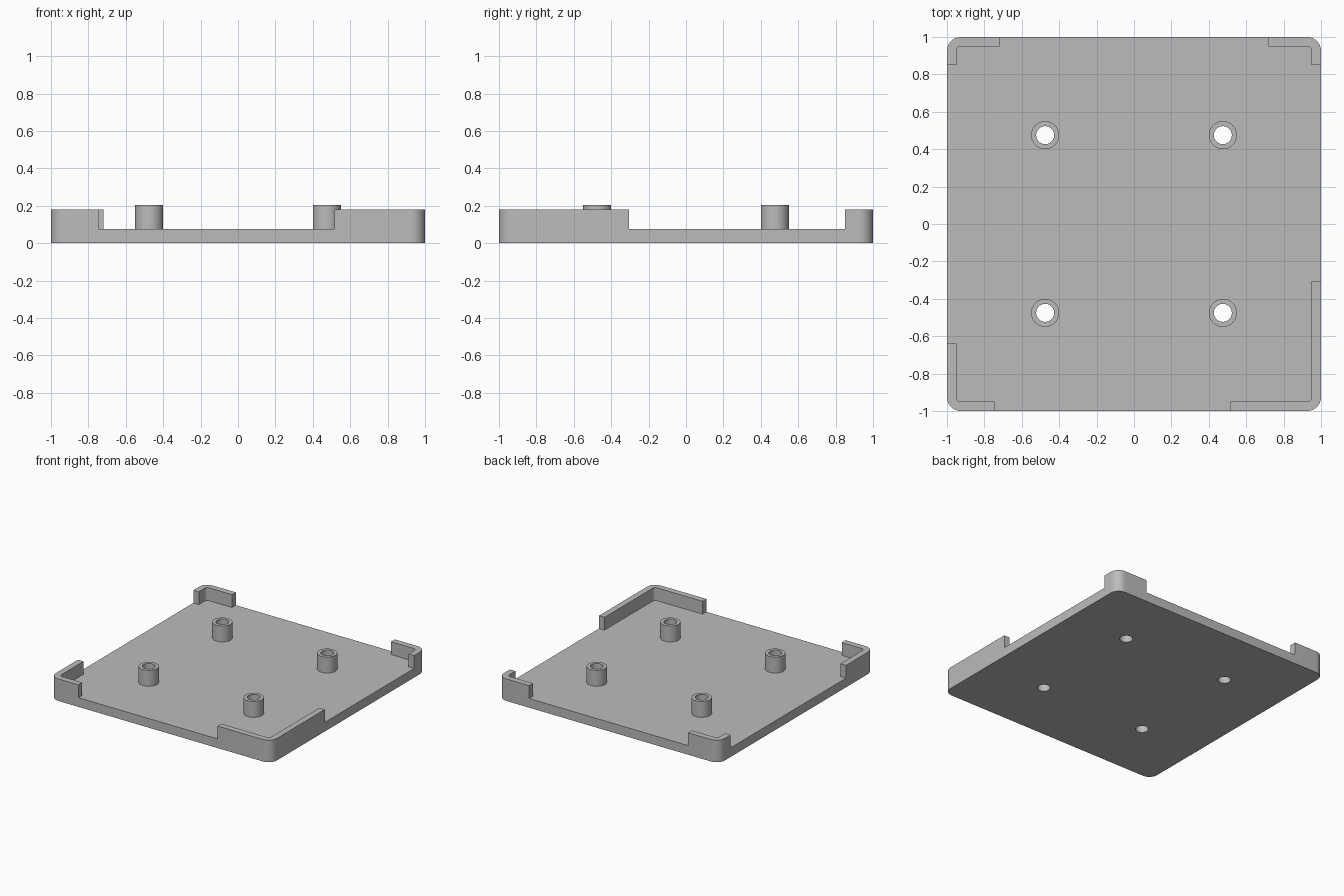
import bpy
import bmesh
from math import cos, sin, pi

cube = bpy.data.objects.get("Cube")
if cube:
    bpy.data.objects.remove(cube, do_unlink=True)

FLOOR, RIM, POST = 0.075, 0.18, 0.205
POST_R, HOLE_R, POST_AT = 0.075, 0.048, 0.475

grey = bpy.data.materials.new("light grey")
grey.use_nodes = True
colour = (0.5, 0.5, 0.5, 1)
grey.diffuse_color = colour
grey.node_tree.nodes["Principled BSDF"].inputs["Base Color"].default_value = colour


def arc(cx, cy, r, start, sweep, steps):
    return [(cx + r * cos(start + sweep * i / steps),
             cy + r * sin(start + sweep * i / steps)) for i in range(steps + 1)]


def rounded_square(half, r):
    c = half - r
    centres = [(c, c), (-c, c), (-c, -c), (c, -c)]
    return [p for k, (x, y) in enumerate(centres)
            for p in arc(x, y, r, k * pi / 2, pi / 2, 12)]


def circle(r, x=0, y=0):
    return arc(x, y, r, 0, 2 * pi, 64)[:-1]


def rectangle(x0, x1, y0, y1):
    return [(x0, y0), (x1, y0), (x1, y1), (x0, y1)]


def prism(name, outline, z0, z1):
    bm = bmesh.new()
    face = bm.faces.new([bm.verts.new((x, y, z0)) for x, y in outline])
    top = bmesh.ops.extrude_face_region(bm, geom=[face])["geom"]
    verts = [v for v in top if isinstance(v, bmesh.types.BMVert)]
    bmesh.ops.translate(bm, verts=verts, vec=(0, 0, z1 - z0))
    bmesh.ops.recalc_face_normals(bm, faces=bm.faces[:])
    mesh = bpy.data.meshes.new(name)
    bm.to_mesh(mesh)
    bm.free()
    mesh.materials.append(grey)
    ob = bpy.data.objects.new(name, mesh)
    bpy.context.collection.objects.link(ob)
    return ob


def activate(ob):
    bpy.ops.object.select_all(action="DESELECT")
    ob.select_set(True)
    bpy.context.view_layer.objects.active = ob


def cut(ob, outline, z0, z1):
    cutter = prism("cutter", outline, z0, z1)
    cutter.hide_render = True
    activate(ob)
    mod = ob.modifiers.new("cut", "BOOLEAN")
    mod.operation, mod.solver, mod.object = "DIFFERENCE", "EXACT", cutter
    bpy.ops.object.modifier_apply(modifier=mod.name)
    bpy.data.objects.remove(cutter, do_unlink=True)


def smooth(ob):
    activate(ob)
    bpy.ops.object.shade_smooth_by_angle(angle=pi / 6)


# Tray: rounded slab, hollowed, with the rim cut away between the corners
tray = prism("tray", rounded_square(1, 0.075), 0, RIM)
cut(tray, rounded_square(0.95, 0.025), FLOOR, 0.3)
for gap in [(-0.745, 0.515, -1.1, -0.9),    # front
            (-0.72, 0.72, 0.9, 1.1),        # back
            (-1.1, -0.9, -0.64, 0.85),      # right
            (0.9, 1.1, -0.305, 0.85)]:      # left
    cut(tray, rectangle(*gap), FLOOR, 0.3)

# Four hollow standoffs, bored through the floor
for y, row in ((-POST_AT, "front"), (POST_AT, "back")):
    for x, side in ((-POST_AT, "right"), (POST_AT, "left")):
        cut(tray, circle(HOLE_R, x, y), -0.1, 0.3)
        post = prism(f"{row}_{side}_standoff", circle(POST_R), FLOOR, POST)
        cut(post, circle(HOLE_R), 0, 0.3)
        post.location = (x, y, 0)
        smooth(post)
smooth(tray)
